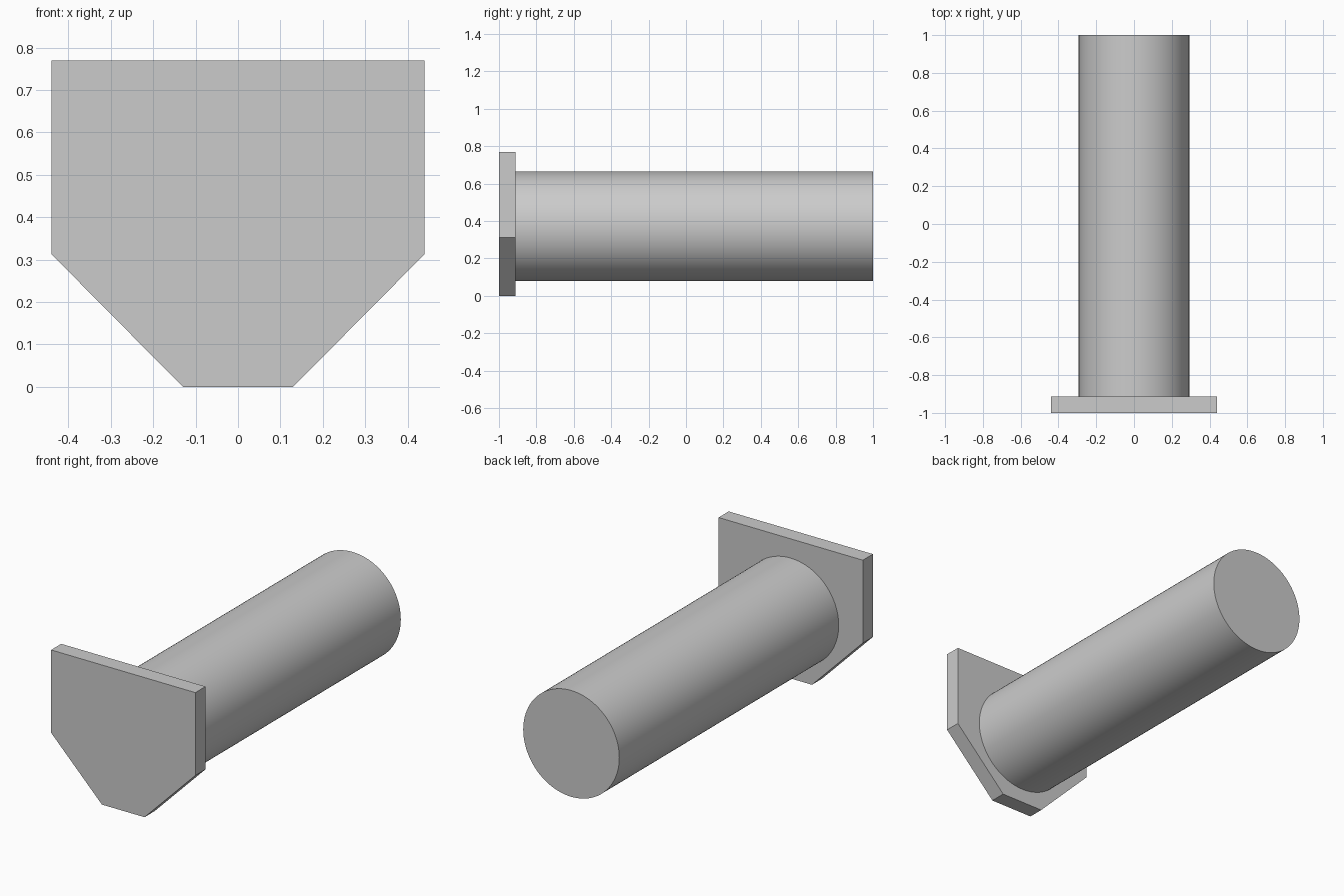
import bpy, bmesh, math
from mathutils import Matrix, Vector

cube = bpy.data.objects.get("Cube")
if cube:
    bpy.data.objects.remove(cube, do_unlink=True)

grey = bpy.data.materials.new("plain_grey")
grey.use_nodes = True
colour = (0.6, 0.6, 0.6, 1)
grey.diffuse_color = colour
grey.node_tree.nodes["Principled BSDF"].inputs["Base Color"].default_value = colour

FRONT, PLATE_BACK, BACK = -1.0, -0.912, 1.0
RADIUS, AXIS_Z = 0.293, 0.371


def add_object(name, bm):
    bmesh.ops.recalc_face_normals(bm, faces=bm.faces)
    mesh = bpy.data.meshes.new(name)
    bm.to_mesh(mesh)
    bm.free()
    mesh.materials.append(grey)
    obj = bpy.data.objects.new(name, mesh)
    bpy.context.collection.objects.link(obj)
    return obj


# End plate: mirrored half profile with chamfered lower corners, extruded back
half = [(0.13, 0), (0.44, 0.313), (0.44, 0.77)]
outline = half + [(-x, z) for x, z in reversed(half)]
bm = bmesh.new()
face = bm.faces.new([bm.verts.new((x, FRONT, z)) for x, z in outline])
grown = bmesh.ops.extrude_face_region(bm, geom=[face], use_keep_orig=True)
moved = [v for v in grown["geom"] if isinstance(v, bmesh.types.BMVert)]
bmesh.ops.translate(bm, verts=moved, vec=Vector((0, PLATE_BACK - FRONT, 0)))
add_object("end_plate", bm)

# Round solid shaft running back from the plate
bm = bmesh.new()
place = Matrix.Translation((0, (PLATE_BACK + BACK) / 2, AXIS_Z)) @ Matrix.Rotation(math.pi / 2, 4, "X")
bmesh.ops.create_cone(bm, cap_ends=True, segments=96, radius1=RADIUS, radius2=RADIUS,
                      depth=BACK - PLATE_BACK, matrix=place)
shaft = add_object("shaft", bm)
bpy.ops.object.select_all(action="DESELECT")
shaft.select_set(True)
bpy.context.view_layer.objects.active = shaft
bpy.ops.object.shade_smooth_by_angle(angle=math.radians(30))
